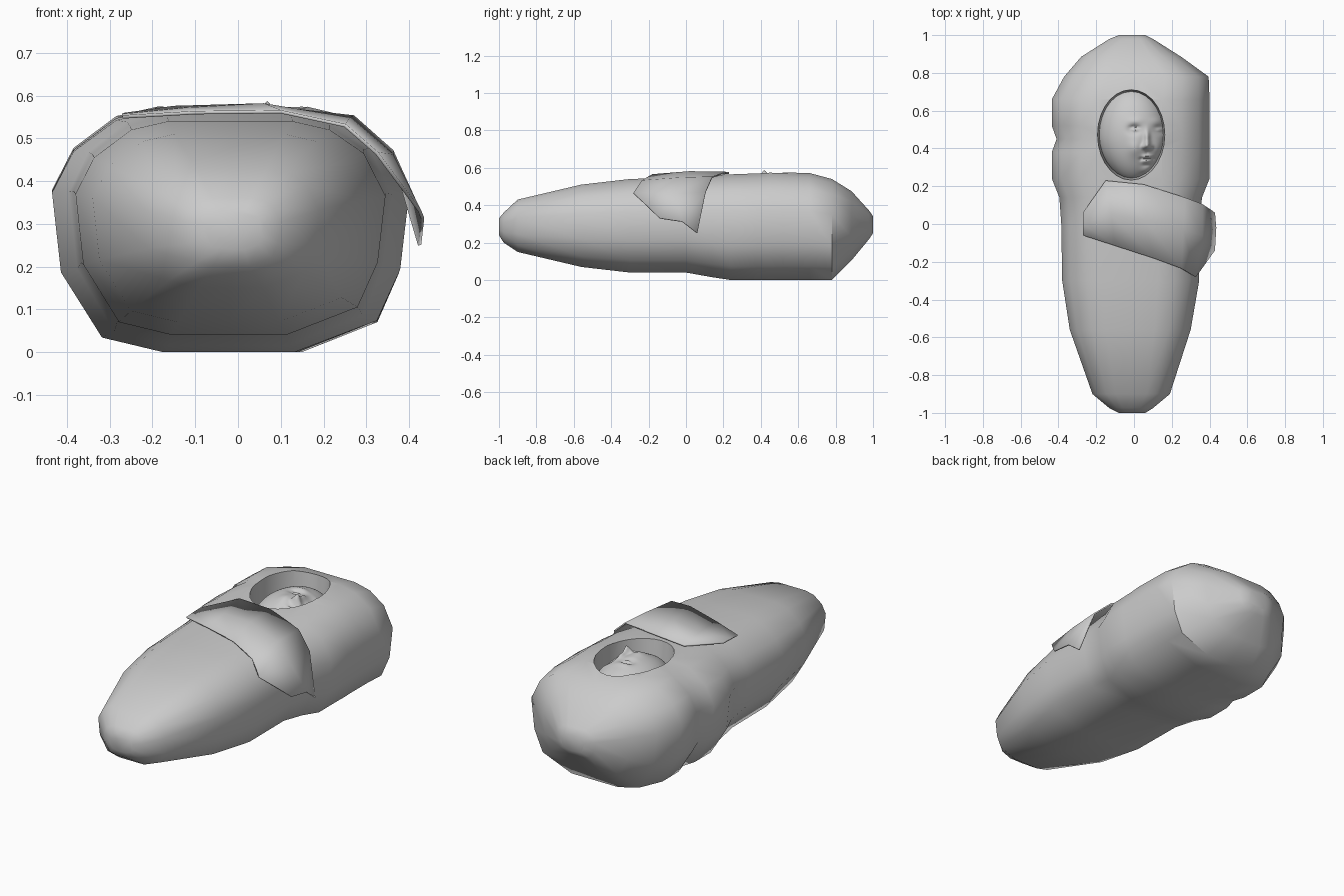
import bpy, bmesh, math
from math import exp, cos, sin, pi

if "Cube" in bpy.data.objects:
    bpy.data.objects.remove(bpy.data.objects["Cube"])


def make_object(name, verts, faces, angle=60):
    me = bpy.data.meshes.new(name)
    me.from_pydata(verts, [], faces)
    bm = bmesh.new()
    bm.from_mesh(me)
    bmesh.ops.recalc_face_normals(bm, faces=bm.faces)
    bm.to_mesh(me)
    bm.free()
    ob = bpy.data.objects.new(name, me)
    bpy.context.collection.objects.link(ob)
    smooth(ob, angle)
    return ob


def smooth(ob, angle):
    bpy.ops.object.select_all(action='DESELECT')
    bpy.context.view_layer.objects.active = ob
    ob.select_set(True)
    bpy.ops.object.shade_smooth_by_angle(angle=math.radians(angle))


def loft(name, rings, angle=60):
    n = len(rings[0])
    verts = [p for r in rings for p in r]
    faces = [(i * n + j, i * n + (j + 1) % n, (i + 1) * n + (j + 1) % n, (i + 1) * n + j)
             for i in range(len(rings) - 1) for j in range(n)]
    faces += [tuple(range(n)), tuple(range((len(rings) - 1) * n, len(rings) * n))]
    return make_object(name, verts, faces, angle)


# Blanket: one rounded cross-section scaled along the body
section = [(-1, .66), (-.88, .83), (-.64, .96), (-.4, 1), (0, 1), (.4, 1), (.64, .96), (.86, .85),
           (1, .65), (.95, .34), (.82, .13), (.36, 0), (0, 0), (-.38, 0), (-.72, .06), (-.95, .33)]
# y, left, right, bottom, top
stations = [(-1, -.08, .06, .24, .33), (-.975, -.13, .10, .20, .36), (-.9, -.22, .19, .15, .43),
            (-.56, -.34, .30, .07, .51), (-.3, -.38, .345, .04, .54), (0, -.385, .345, .04, .55),
            (.14, -.395, .36, .015, .56), (.24, -.435, .40, 0, .565), (.38, -.435, .40, 0, .57),
            (.45, -.41, .40, 0, .575), (.52, -.435, .40, 0, .575), (.66, -.435, .40, 0, .572),
            (.78, -.37, .395, 0, .54), (.885, -.28, .25, .105, .475), (.98, -.13, .10, .22, .37),
            (1, -.08, .06, .25, .34)]
rings = [[((l + r) / 2 + u * (r - l) / 2, y, b + v * (t - b)) for u, v in section]
         for y, l, r, b, t in stations]
blanket = loft("swaddling_blanket", rings)

# Oval opening of the hood, tapering inward
oval = lambda s, z: [(-.015 + .178 * s * cos(2 * pi * k / 28), .472 + .24 * s * sin(2 * pi * k / 28), z)
                     for k in range(28)]
cutter = loft("face_opening_cutter", [oval(.93, .40), oval(.97, .5), oval(1.0, .57), oval(1.03, .7)])
cutter.hide_render = True
mod = blanket.modifiers.new("opening", 'BOOLEAN')
mod.operation = 'DIFFERENCE'
mod.solver = 'EXACT'
mod.object = cutter
bpy.context.view_layer.objects.active = blanket
bpy.ops.object.modifier_apply(modifier=mod.name)
bpy.data.objects.remove(cutter)
smooth(blanket, 50)

# Head: ellipsoid with soft facial features, turned slightly to one side
CX = .07
# dx, y, width, length, height (mirrored when dx is not zero)
features = [(0, .415, .017, .020, .046), (0, .455, .014, .038, .022),      # nose tip, bridge
            (.021, .408, .011, .011, .016),                               # nostril wings
            (.068, .50, .032, .022, -.024), (.066, .497, .021, .011, .022),  # sockets, lids
            (.066, .492, .022, .0035, -.007), (.066, .514, .024, .004, -.006),  # lid creases
            (.06, .545, .04, .018, .006),                                 # brows
            (.065, .40, .036, .045, .014),                                # cheeks
            (0, .357, .026, .008, .018), (0, .332, .020, .009, .018),      # lips
            (0, .344, .026, .003, -.012), (.033, .344, .009, .009, -.010),  # mouth line, corners
            (0, .311, .022, .007, -.008), (0, .282, .03, .02, .018),       # chin fold, chin
            (0, .381, .007, .012, -.006)]
bm = bmesh.new()
bmesh.ops.create_icosphere(bm, subdivisions=6, radius=1)
for v in bm.verts:
    up = max(0, v.co.z) ** .5
    x, y, z = -.008 + .183 * v.co.x, .475 + .25 * v.co.y, .40 + .155 * v.co.z
    if v.co.y < 0:
        x = .01 + (x - .01) * (1 - .18 * v.co.y ** 2)     # narrower jaw
    for dx, fy, sx, sy, h in features:
        for side in ((-1, 1) if dx else (1,)):
            z += up * h * exp(-((x - CX - side * dx) / sx) ** 2 - ((y - fy) / sy) ** 2)
    v.co = (x, y, z)
me = bpy.data.meshes.new("head")
bm.to_mesh(me)
bm.free()
head = bpy.data.objects.new("head", me)
bpy.context.collection.objects.link(head)
smooth(head, 70)

# Wrap band across the chest with its loose end hanging over the side
columns = [[(-.27, .06, .555), (-.27, 0, .553), (-.27, -.06, .55)],
           [(-.15, .23, .572), (-.12, .05, .568), (-.1, -.115, .56)],
           [(.05, .21, .575), (.06, .02, .578), (.1, -.18, .562)],
           [(.27, .14, .55), (.26, -.03, .545), (.25, -.235, .53)],
           [(.36, .105, .47), (.36, -.06, .46), (.325, -.28, .465)],
           [(.425, .06, .25), (.432, -.02, .312), (.425, -.14, .33)]]
verts = [p for c in columns for p in c]
faces = [(i * 3 + j, i * 3 + j + 1, i * 3 + j + 4, i * 3 + j + 3)
         for i in range(len(columns) - 1) for j in range(2)]
band = make_object("wrap_band", verts, faces)
solid = band.modifiers.new("thickness", 'SOLIDIFY')
solid.thickness = .008
solid.offset = 0
